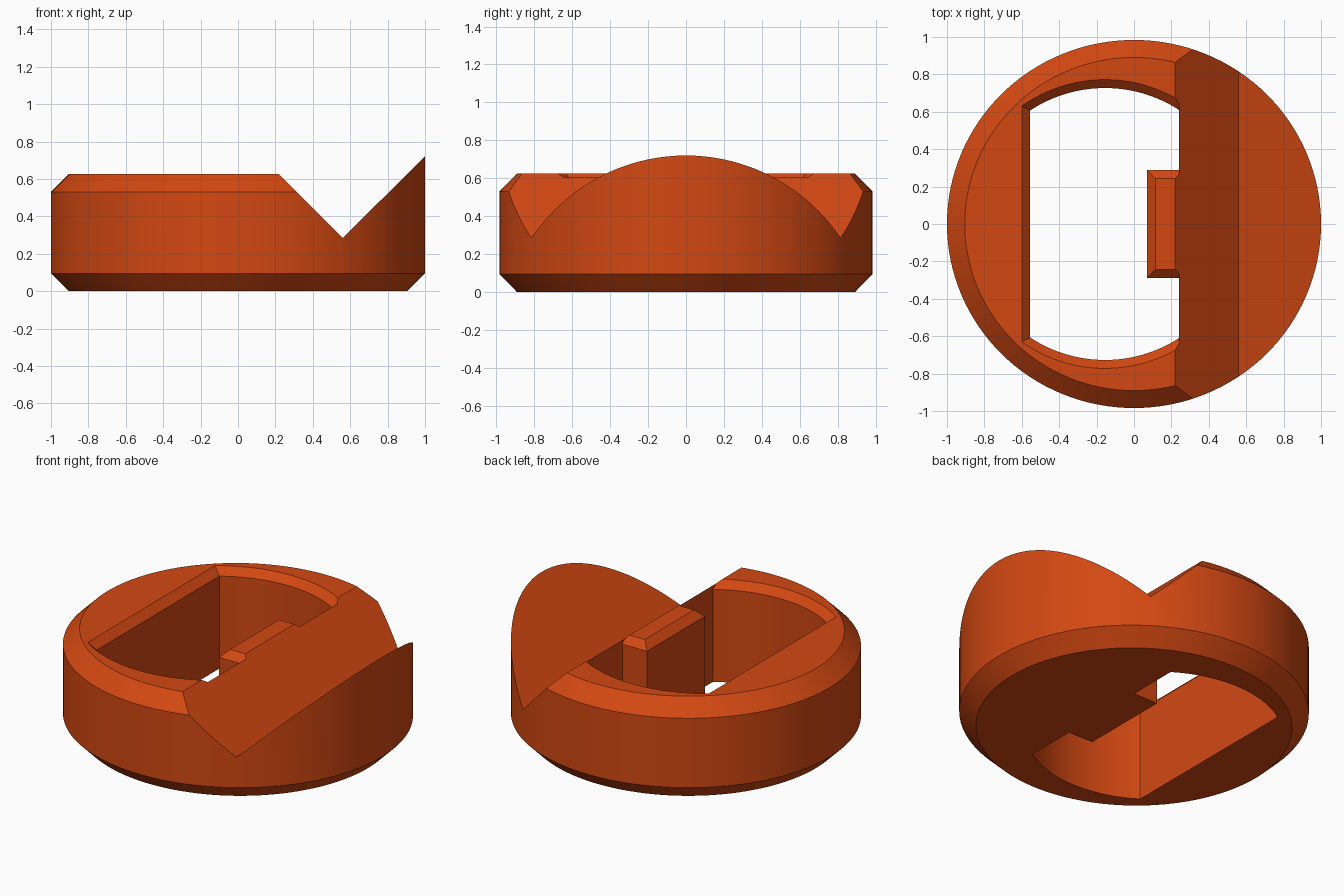
import bpy, bmesh, math

if "Cube" in bpy.data.objects:
    bpy.data.objects.remove(bpy.data.objects["Cube"])

SEG = 128
orange = bpy.data.materials.new("burnt orange")
orange.diffuse_color = (0.65, 0.065, 0.006, 1)
orange.use_nodes = True
orange.node_tree.nodes["Principled BSDF"].inputs["Base Color"].default_value = orange.diffuse_color


def loft(name, loops, keep_left_of=None):
    """Closed solid through loops with equal point counts."""
    bm = bmesh.new()
    rings = [[bm.verts.new(p) for p in loop] for loop in loops]
    n = len(rings[0])
    for a, b in zip(rings, rings[1:]):
        for i in range(n):
            j = (i + 1) % n
            bm.faces.new((a[i], a[j], b[j], b[i]))
    bm.faces.new(rings[0][::-1])
    bm.faces.new(rings[-1])
    if keep_left_of is not None:
        cut = bmesh.ops.bisect_plane(
            bm, geom=bm.verts[:] + bm.edges[:] + bm.faces[:],
            plane_co=(keep_left_of, 0, 0), plane_no=(1, 0, 0), clear_outer=True)
        edges = [e for e in cut["geom_cut"] if isinstance(e, bmesh.types.BMEdge)]
        bmesh.ops.holes_fill(bm, edges=edges, sides=0)
    bmesh.ops.recalc_face_normals(bm, faces=bm.faces[:])
    mesh = bpy.data.meshes.new(name)
    bm.to_mesh(mesh)
    bm.free()
    mesh.materials.append(orange)
    obj = bpy.data.objects.new(name, mesh)
    bpy.context.collection.objects.link(obj)
    return obj


def ring(r, z):
    return [(r * math.cos(2 * math.pi * i / SEG),
             0.984 * r * math.sin(2 * math.pi * i / SEG), z) for i in range(SEG)]


def opening(grow, z):
    """Outline of the window: two arcs, a flat left side, a key on the right."""
    cx, r, right = -0.155, 0.727 + grow, 0.24
    a0 = math.acos((right - cx) / r)
    a1 = math.acos((-0.555 - grow - cx) / r)
    arc = [(cx + r * math.cos(a0 + (a1 - a0) * i / 24),
            r * math.sin(a0 + (a1 - a0) * i / 24)) for i in range(25)]
    kx, ky = 0.07 + grow, 0.288 - grow
    key = [(right, -ky), (kx, -ky), (kx, ky), (right, ky)]
    pts = arc + [(x, -y) for x, y in reversed(arc)] + key
    return [(x, y, z) for x, y in pts]


# Round body, bevelled at the base
body = loft("round_body", [ring(0.905, 0), ring(1, 0.095), ring(1, 0.9)])

# Space above the lower, bevelled left part
top_cut = loft("top_cutter", [ring(0.905, 0.625), ring(1.2, 0.33), ring(1.2, 1.0)], 0.4)

# V groove, its right flank rising to the tall tip
vee = [(0.56, 0.285), (1.1, 0.819), (1.1, 1.2), (0.0, 1.2), (0.0, 0.845)]
groove_cut = loft("groove_cutter", [[(x, y, z) for x, z in vee] for y in (-1.3, 1.3)])

# Through window with bevelled rim and key
window_cut = loft("window_cutter", [opening(0, -0.2), opening(0, 0.58),
                                    opening(0.045, 0.625), opening(0.045, 1.3)])

bpy.context.view_layer.objects.active = body
body.select_set(True)
for cutter in (top_cut, groove_cut, window_cut):
    cutter.hide_render = True
    mod = body.modifiers.new(cutter.name, "BOOLEAN")
    mod.operation = "DIFFERENCE"
    mod.solver = "EXACT"
    mod.object = cutter
    bpy.ops.object.modifier_apply(modifier=mod.name)
    bpy.data.objects.remove(cutter)

bpy.ops.object.shade_smooth_by_angle(angle=math.radians(25))
